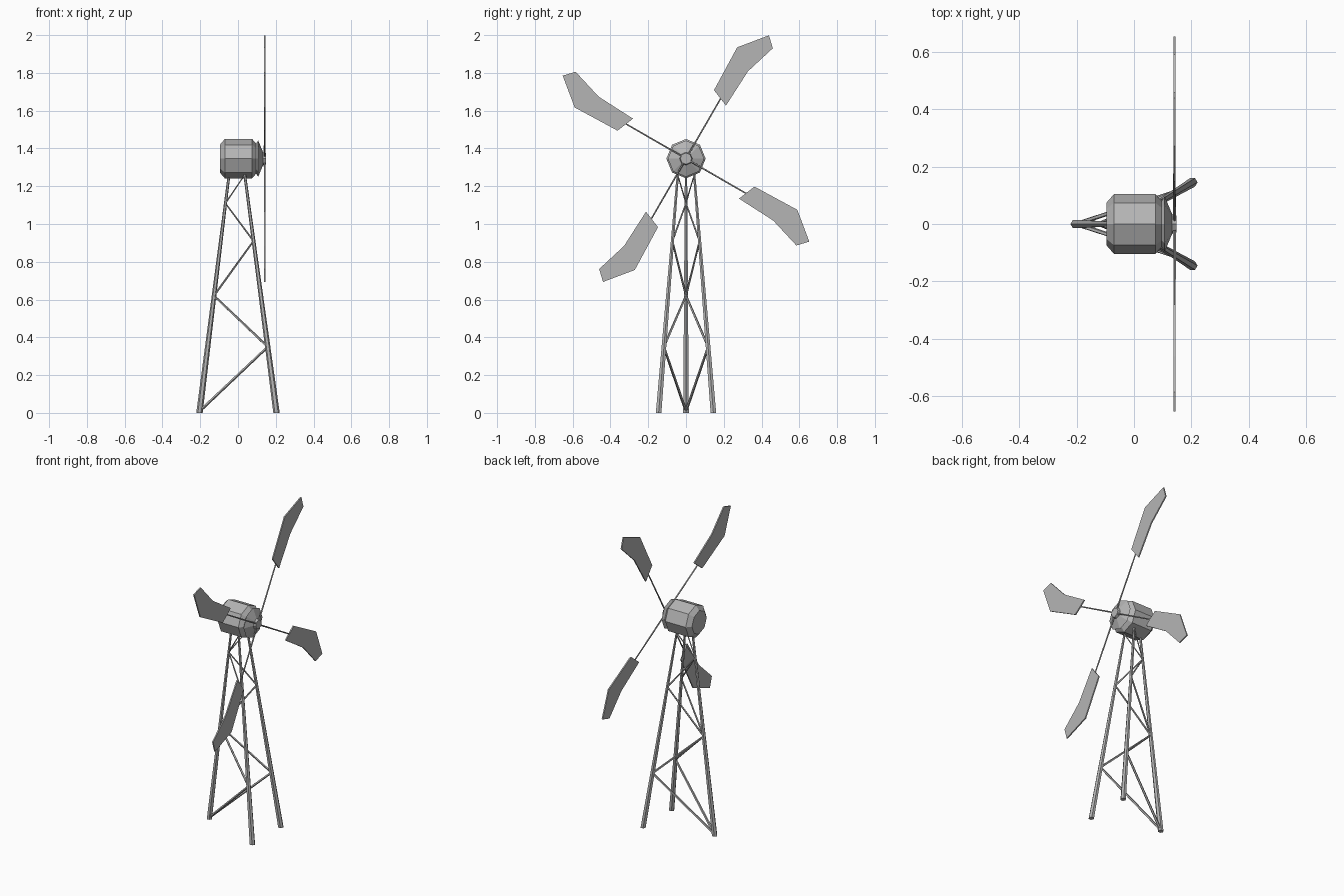
import bpy, bmesh, math
from mathutils import Vector

if "Cube" in bpy.data.objects:
    bpy.data.objects.remove(bpy.data.objects["Cube"])

HUB_Z = 1.346

# Dark grey metal
METAL = bpy.data.materials.new("dark_grey_metal")
METAL.diffuse_color = (0.46, 0.46, 0.46, 1)
METAL.use_nodes = True
METAL.node_tree.nodes["Principled BSDF"].inputs["Base Color"].default_value = METAL.diffuse_color


def add_mesh(name, verts, faces):
    me = bpy.data.meshes.new(name)
    me.from_pydata([tuple(v) for v in verts], [], faces)
    me.materials.append(METAL)
    bm = bmesh.new()
    bm.from_mesh(me)
    bmesh.ops.recalc_face_normals(bm, faces=bm.faces)
    bm.to_mesh(me)
    bm.free()
    ob = bpy.data.objects.new(name, me)
    bpy.context.collection.objects.link(ob)
    return ob


def loft(name, rings):
    """Closed skin through a list of equal-sized rings."""
    n = len(rings[0])
    faces = [tuple(reversed(range(n)))]
    for k in range(len(rings) - 1):
        for i in range(n):
            j = (i + 1) % n
            faces.append((k * n + i, k * n + j, (k + 1) * n + j, (k + 1) * n + i))
    faces.append(tuple(range((len(rings) - 1) * n, len(rings) * n)))
    return add_mesh(name, [v for r in rings for v in r], faces)


def ring(c, r, n, ax, ay):
    c = Vector(c)
    return [c + r * (math.cos(t) * ax + math.sin(t) * ay)
            for t in (2 * math.pi * i / n for i in range(n))]


def strut(name, a, b, ra, rb, n=6, level=False):
    """Tapered bar; level=True cuts its ends horizontally."""
    d = (Vector(b) - Vector(a)).normalized()
    if level:
        ax, ay = Vector((1, 0, 0)), Vector((0, 1, 0))
    else:
        ax = d.orthogonal().normalized()
        ay = d.cross(ax)
    return loft(name, [ring(a, ra, n, ax, ay), ring(b, rb, n, ax, ay)])


def turned(name, profile, n=8):
    """Solid of revolution along x from (x, radius) pairs."""
    return loft(name, [ring((x, 0, HUB_Z), r, n, Vector((0, 1, 0)), Vector((0, 0, 1)))
                       for x, r in profile])


# Tower legs
BACK = (Vector((-0.204, 0, 0)), Vector((-0.045, 0, 1.28)))
FRONT = {s: (Vector((0.204, s * 0.145, 0)), Vector((0.033, s * 0.042, 1.28))) for s in (1, -1)}


def on_leg(leg, z):
    return leg[0].lerp(leg[1], z / 1.28)


strut("back_leg", *BACK, 0.017, 0.007, 6, True)
for s, side in ((1, "left"), (-1, "right")):
    strut("front_leg_" + side, *FRONT[s], 0.017, 0.007, 6, True)
    # Zigzag braces between the back leg and each front leg
    heights = [0.01, 0.35, 0.62, 0.91, 1.11, 1.26]
    pts = [on_leg(FRONT[s] if i % 2 else BACK, z) for i, z in enumerate(heights)]
    for i in range(5):
        strut(f"brace_{side}_{i + 1}", pts[i], pts[i + 1],
              0.008 - 0.001 * i, 0.007 - 0.001 * i, 5)

# Generator housing and rotor hub
turned("housing", [(-0.095, 0.075), (-0.07, 0.104), (0.075, 0.104), (0.1, 0.075)])
turned("rotor_hub", [(0.09, 0.07), (0.107, 0.096), (0.133, 0.034), (0.148, 0.03)])

# Blades with rods: outline given as (distance along rod, sideways)
OUTLINE = [(0.388, 0.053), (0.349, -0.043), (0.564, -0.053),
           (0.736, -0.106), (0.785, -0.054), (0.646, 0.06)]
RX = 0.141
for k in range(4):
    a = math.radians(60 + 90 * k)
    u = Vector((0, math.cos(a), math.sin(a)))
    v = Vector((0, -math.sin(a), math.cos(a)))
    c = Vector((RX, 0, HUB_Z))
    strut(f"blade_rod_{k + 1}", c, c + u * 0.40, 0.005, 0.004, 5)
    loft(f"blade_{k + 1}", [[c + Vector((dx, 0, 0)) + u * p + v * q for p, q in OUTLINE]
                            for dx in (-0.004, 0.004)])
